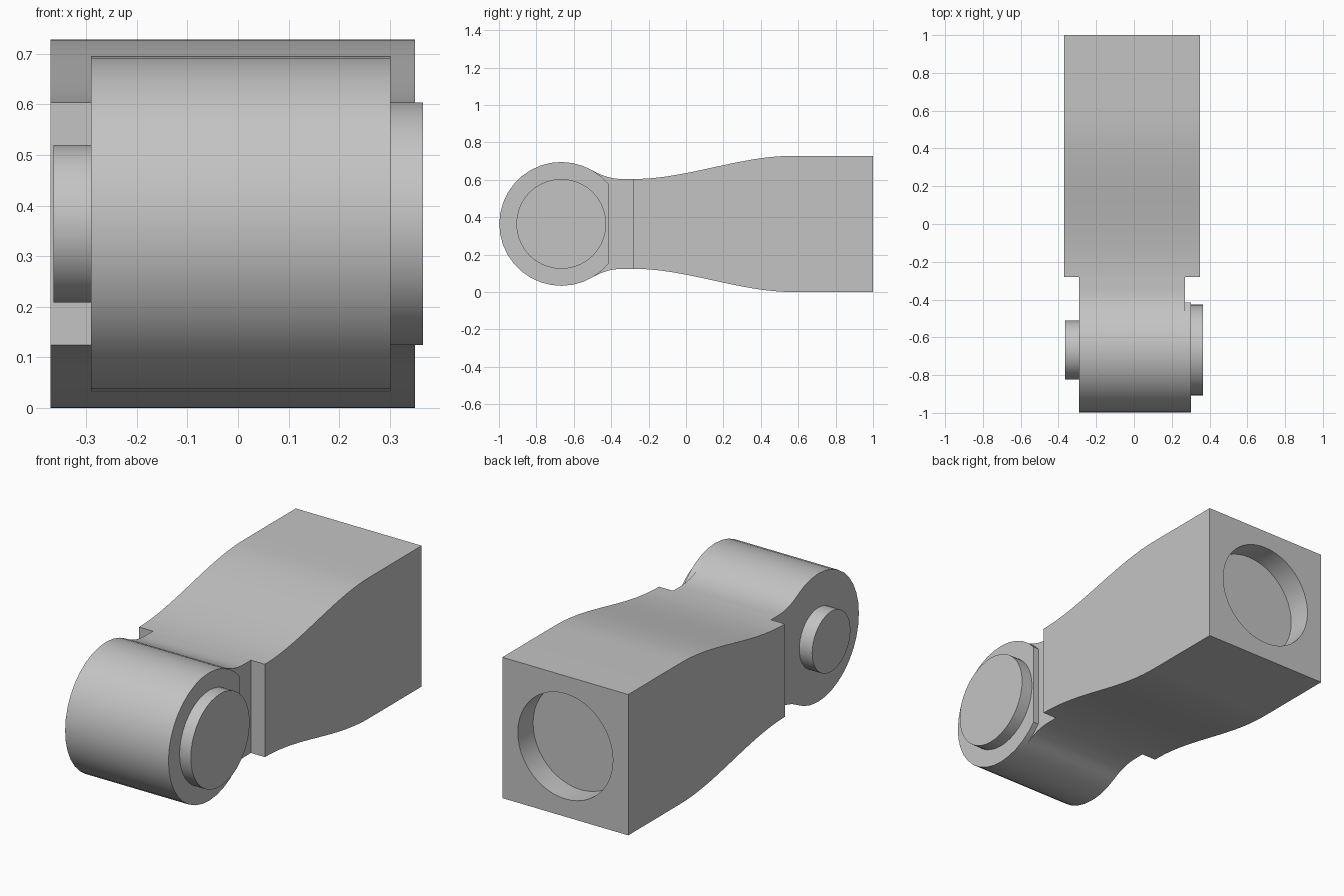
import bpy
import bmesh
from math import sin, cos, acos, sqrt, pi, radians

if "Cube" in bpy.data.objects:
    bpy.data.objects.remove(bpy.data.objects["Cube"])

metal = bpy.data.materials.new("plain_grey")
metal.use_nodes = True
grey = (0.55, 0.55, 0.55, 1)
metal.diffuse_color = grey
metal.node_tree.nodes["Principled BSDF"].inputs["Base Color"].default_value = grey

MID_Z = 0.364      # height of the long axis
HUB_Y = -0.667     # pivot position
HUB_R = 0.331
NECK_H = 0.24      # half height of the neck
BLOCK_H = 0.364    # half height of the rear block
STEP_Y = -0.28     # where the block meets the neck


def extrude_profile(name, points, x0, x1):
    """Solid from a (y, z) outline, swept along x."""
    bm = bmesh.new()
    face = bm.faces.new([bm.verts.new((x0, y, z)) for y, z in points])
    swept = bmesh.ops.extrude_face_region(bm, geom=[face])["geom"]
    verts = [v for v in swept if isinstance(v, bmesh.types.BMVert)]
    bmesh.ops.translate(bm, verts=verts, vec=(x1 - x0, 0, 0))
    bmesh.ops.recalc_face_normals(bm, faces=bm.faces)
    mesh = bpy.data.meshes.new(name)
    bm.to_mesh(mesh)
    bm.free()
    obj = bpy.data.objects.new(name, mesh)
    mesh.materials.append(metal)
    bpy.context.collection.objects.link(obj)
    return obj


def activate(obj):
    bpy.ops.object.select_all(action="DESELECT")
    obj.select_set(True)
    bpy.context.view_layer.objects.active = obj


def smooth(obj):
    activate(obj)
    bpy.ops.object.shade_smooth_by_angle(angle=radians(30))


def mirrored(upper):
    """Close an upper outline with its reflection in the long axis."""
    return ([(y, MID_Z + h) for y, h in upper]
            + [(y, MID_Z - h) for y, h in reversed(upper)])


def circle(r, count=40):
    return [(HUB_Y + r * cos(2 * pi * i / count), MID_Z + r * sin(2 * pi * i / count))
            for i in range(count)]


# Rear block: flared S-curve above and below
upper = []
for i in range(21):
    t = i / 20
    upper.append((STEP_Y + 0.85 * t,
                  NECK_H + (BLOCK_H - NECK_H) * t * t * (3 - 2 * t)))
upper.append((1.0, BLOCK_H))
block = extrude_profile("rear_block", mirrored(upper), -0.37, 0.35)

# Round socket in the back face
bpy.ops.mesh.primitive_cylinder_add(vertices=48, radius=0.272, depth=0.25,
                                    location=(-0.01, 1.0, MID_Z),
                                    rotation=(pi / 2, 0, 0))
cutter = bpy.context.object
cutter.name = "socket_cutter"
cutter.hide_render = True
cutter.data.materials.append(metal)
cut = block.modifiers.new("socket", "BOOLEAN")
cut.operation = "DIFFERENCE"
cut.solver = "EXACT"
cut.object = cutter
activate(block)
bpy.ops.object.modifier_apply(modifier=cut.name)
bpy.data.objects.remove(cutter)
smooth(block)

# Hub and neck: circle blended into the neck by a tangent fillet
FILLET = 0.31
reach = sqrt((HUB_R + FILLET) ** 2 - (NECK_H + FILLET) ** 2)
blend = acos(reach / (HUB_R + FILLET))


def hub_arc(start):
    """Upper half of the hub rim, from the nose back to the start angle."""
    return [(HUB_Y + HUB_R * cos(a), HUB_R * sin(a))
            for a in (pi + (start - pi) * i / 12 for i in range(1, 13))]


fillet = []
for i in range(1, 7):
    a = blend + (pi / 2 - blend) * i / 6
    fillet.append((HUB_Y + reach - FILLET * cos(a),
                   NECK_H + FILLET - FILLET * sin(a)))
outline = mirrored(hub_arc(blend) + fillet + [(STEP_Y + 0.02, NECK_H)])
outline.append((HUB_Y - HUB_R, MID_Z))
smooth(extrude_profile("hub_and_neck", outline, -0.29, 0.27))

# Hub side plate: the same circle, cut straight toward the neck
CUT_ANGLE = acos(0.252 / HUB_R)
rim = hub_arc(blend)
for a in ((blend + CUT_ANGLE) / 2, CUT_ANGLE):
    rim.append((HUB_Y + HUB_R * cos(a), HUB_R * sin(a)))
outline = mirrored(rim) + [(HUB_Y - HUB_R, MID_Z)]
smooth(extrude_profile("hub_side_plate", outline, 0.27, 0.301))

# Pivot bosses on both sides
smooth(extrude_profile("left_boss", circle(0.24), 0.29, 0.365))
smooth(extrude_profile("right_boss", circle(0.156), -0.364, -0.28))
